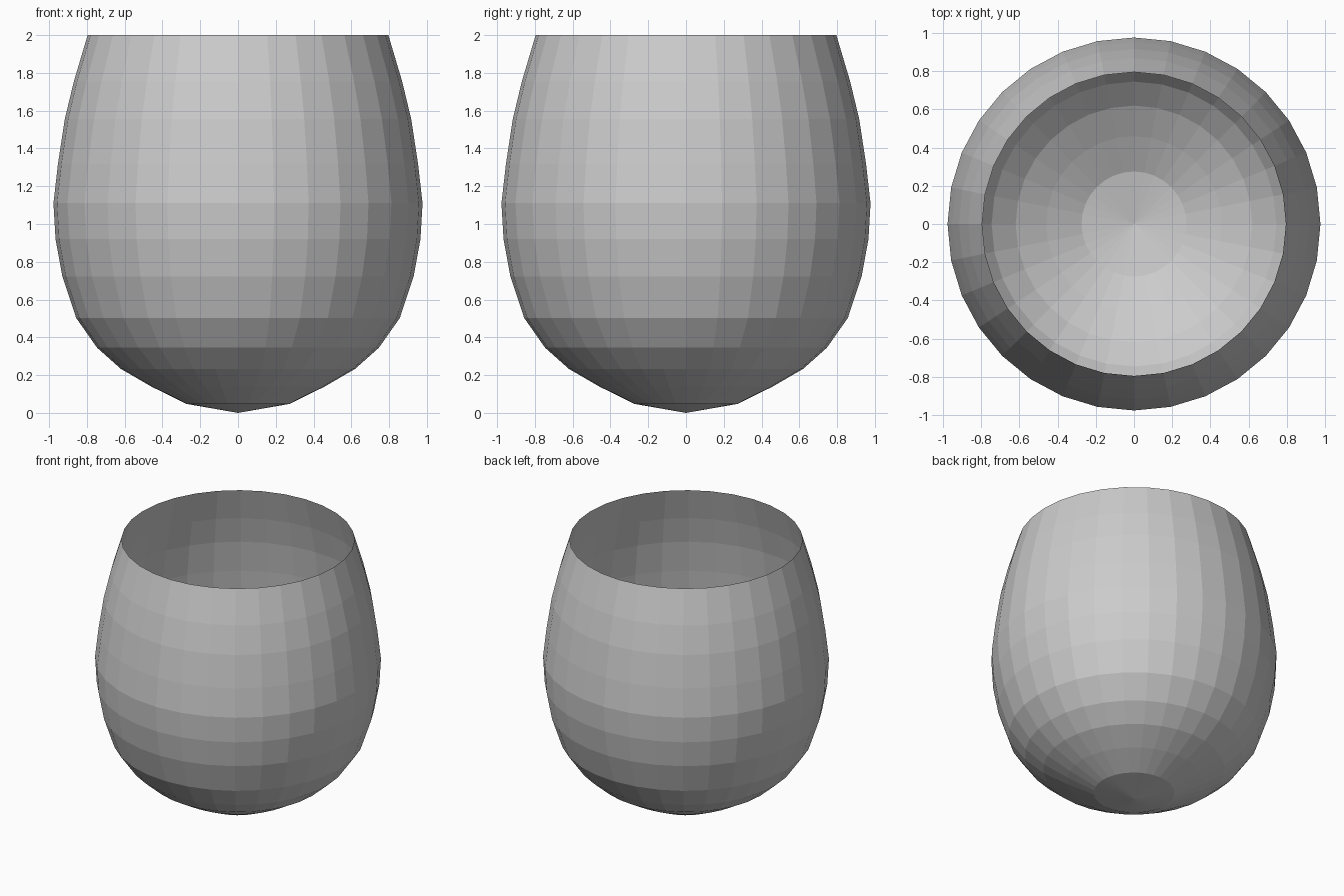
import bpy, bmesh, math

if "Cube" in bpy.data.objects:
    bpy.data.objects.remove(bpy.data.objects["Cube"])

SIDES = 32
# Half profile from bottom ring to open rim: (radius, height)
PROFILE = [(0.275, 0.048), (0.46, 0.14), (0.62, 0.233), (0.746, 0.345),
           (0.857, 0.503), (0.93, 0.723), (0.966, 0.92), (0.977, 1.11),
           (0.953, 1.32), (0.917, 1.555), (0.869, 1.755), (0.796, 2.0)]

# Open thin-walled cup, lathed from the profile
bm = bmesh.new()


def ring(r, z):
    return [bm.verts.new((r * math.cos(2 * math.pi * i / SIDES),
                          r * math.sin(2 * math.pi * i / SIDES), z))
            for i in range(SIDES)]


rings = [ring(r, z) for r, z in PROFILE]
tip = bm.verts.new((0, 0, 0))

for i in range(SIDES):
    j = (i + 1) % SIDES
    # Shallow cone closing the bottom
    bm.faces.new((tip, rings[0][j], rings[0][i]))
    # Wall bands
    for low, high in zip(rings, rings[1:]):
        bm.faces.new((low[i], low[j], high[j], high[i]))

mesh = bpy.data.meshes.new("cup")
bm.to_mesh(mesh)
bm.free()
cup = bpy.data.objects.new("cup", mesh)
bpy.context.collection.objects.link(cup)
